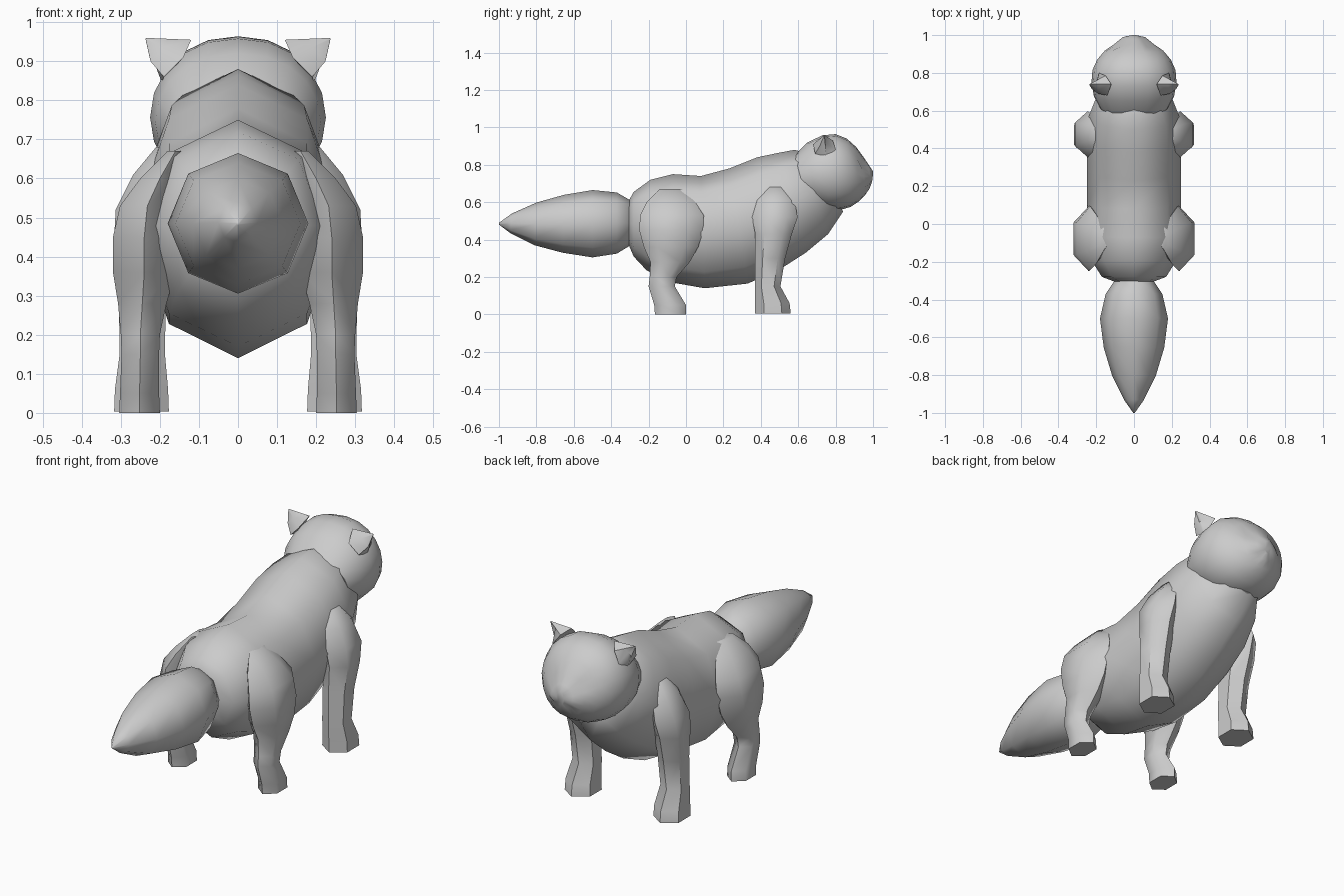
import bpy, bmesh, math
from mathutils import Vector

cube = bpy.data.objects.get("Cube")
if cube:
    bpy.data.objects.remove(cube, do_unlink=True)

fur = bpy.data.materials.new("grey fur")
fur.use_nodes = True
colour = (0.6, 0.6, 0.6, 1)
fur.diffuse_color = colour
fur.node_tree.nodes["Principled BSDF"].inputs["Base Color"].default_value = colour


def loft(name, rings, angle=40, mirror=False):
    """Skin a list of closed rings of points and cap both ends."""
    bm = bmesh.new()
    loops = [[bm.verts.new(p) for p in ring] for ring in rings]
    for a, b in zip(loops, loops[1:]):
        for i in range(len(a)):
            j = (i + 1) % len(a)
            bm.faces.new((a[i], a[j], b[j], b[i]))
    bm.faces.new(loops[0])
    bm.faces.new(loops[-1])
    bmesh.ops.recalc_face_normals(bm, faces=bm.faces[:])
    mesh = bpy.data.meshes.new(name)
    bm.to_mesh(mesh)
    bm.free()
    mesh.materials.append(fur)
    obj = bpy.data.objects.new(name, mesh)
    bpy.context.collection.objects.link(obj)
    bpy.ops.object.select_all(action='DESELECT')
    obj.select_set(True)
    bpy.context.view_layer.objects.active = obj
    bpy.ops.object.shade_smooth_by_angle(angle=math.radians(angle))
    if mirror:
        obj.modifiers.new("Mirror", 'MIRROR')
    return obj


def upright_ring(top_y, top_z, low_y, low_z, half_width, sides=8, power=1.0):
    """Ring spanning a top and a bottom point on the centre plane."""
    points = []
    for i in range(sides):
        a = math.tau * i / sides
        s, c = math.sin(a), math.cos(a)
        x = half_width * math.copysign(abs(s) ** power, s)
        t = (1 + c) / 2
        points.append(Vector((x, low_y + (top_y - low_y) * t, low_z + (top_z - low_z) * t)))
    return points


def flat_ring(x, y, z, rx, ry, sides=6):
    return [Vector((x + rx * math.sin(math.tau * i / sides) / 0.866,
                    y + ry * math.cos(math.tau * i / sides), z)) for i in range(sides)]


# Torso and chest
torso = [(-.31, .60, -.31, .38, .09), (-.28, .655, -.28, .31, .17),
         (-.19, .72, -.21, .235, .22), (-.07, .75, -.07, .17, .25),
         (.08, .74, .10, .14, .25), (.23, .78, .33, .165, .25),
         (.38, .84, .50, .24, .25), (.50, .865, .64, .33, .24),
         (.58, .88, .76, .43, .20), (.66, .86, .84, .55, .13)]
loft("torso", [upright_ring(*r) for r in torso], 60)

# Bushy tail
tail = [(-.28, .60, -.28, .38, .09), (-.37, .652, -.37, .325, .15),
        (-.50, .665, -.50, .305, .18), (-.65, .64, -.66, .33, .16),
        (-.80, .598, -.81, .37, .115), (-.93, .54, -.94, .435, .05),
        (-1, .49, -1, .48, .004)]
loft("tail", [upright_ring(*r) for r in tail], 60)

# Head with eye sockets, muzzle and mouth pressed into the face
head = [(.58, .85, .65, .60, .18), (.65, .92, .70, .57, .212),
        (.73, .958, .77, .555, .225), (.80, .964, .83, .56, .22),
        (.86, .94, .88, .575, .195), (.91, .895, .925, .605, .155),
        (.95, .84, .955, .635, .105), (.98, .795, .98, .67, .06),
        (1, .765, .992, .70, .02)]
dents = [((.08, .935, .80), .035, .022), ((.035, .985, .685), .02, .014),
         ((.05, .975, .72), .03, -.012)]
rings = [upright_ring(*r, sides=20, power=.9) for r in head]
for ring in rings:
    for p in ring:
        for centre, size, depth in dents:
            d = (Vector((abs(p.x), p.y, p.z)) - Vector(centre)).length
            p.y -= depth * math.exp(-(d / size) ** 2)
loft("head", rings, 50)

# Nose pad
loft("nose", [upright_ring(.96, .785, .96, .735, .032, 6),
              upright_ring(.995, .77, .998, .742, .014, 6)], 60)

# Pointed ears, cupped towards the front
tip = Vector((.238, .74, .96))
ear_base = [Vector(p) for p in ((.12, .74, .955), (.14, .68, .91), (.19, .69, .86),
                                (.195, .75, .845), (.185, .80, .88), (.15, .785, .93))]
ear_mid = [p.lerp(tip, .5) for p in ear_base]
ear_mid[4] += Vector((-.01, -.025, 0))
ear_mid[2] += Vector((.01, 0, -.01))
ear_tip = [p.lerp(tip, .97) for p in ear_base]
loft("ears", [ear_base, ear_mid, ear_tip], 50, True)

# Front legs
front_leg = [(.247, .465, .004, .07, .095), (.247, .462, .06, .068, .092),
             (.245, .437, .15, .058, .068), (.245, .45, .30, .06, .08),
             (.25, .468, .43, .068, .098), (.245, .475, .52, .068, .122),
             (.22, .48, .61, .048, .10), (.19, .48, .68, .02, .05)]
loft("front_legs", [flat_ring(*r) for r in front_leg], 55, True)

# Hind legs with broad thighs
hind_leg = [(.252, -.083, 0, .052, .083), (.252, -.085, .05, .05, .085),
            (.25, -.13, .15, .048, .07), (.25, -.122, .20, .05, .072),
            (.245, -.085, .28, .062, .105), (.24, -.08, .36, .08, .145),
            (.24, -.078, .45, .08, .172), (.232, -.075, .53, .07, .17),
            (.20, -.08, .60, .05, .13), (.16, -.08, .67, .02, .06)]
loft("hind_legs", [flat_ring(*r) for r in hind_leg], 55, True)
